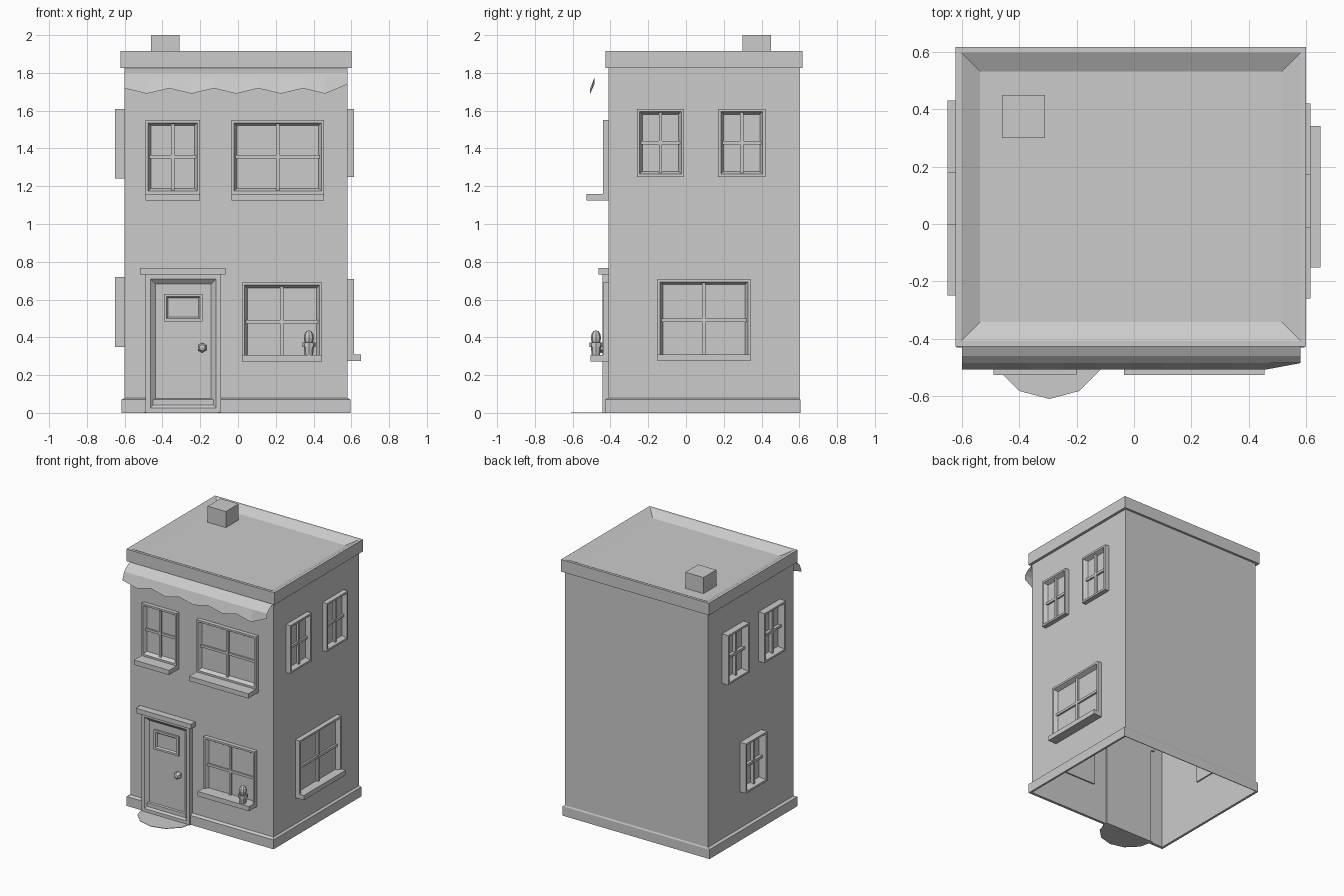
import bpy, bmesh, math
from mathutils import Matrix

if "Cube" in bpy.data.objects:
    bpy.data.objects.remove(bpy.data.objects["Cube"])

grey = bpy.data.materials.new("plain grey")
grey.use_nodes = True
grey.diffuse_color = (0.6, 0.6, 0.6, 1)
grey.node_tree.nodes["Principled BSDF"].inputs["Base Color"].default_value = (0.6, 0.6, 0.6, 1)

# House wall planes
LEFT, RIGHT, FRONT, BACK = -0.60, 0.58, -0.41, 0.60

# Wall frames: local x runs along the wall, local y is height, local z points outward
SIDES = {
    "front": Matrix(((1, 0, 0, 0), (0, 0, -1, FRONT), (0, 1, 0, 0), (0, 0, 0, 1))),
    "plus_x": Matrix(((0, 0, 1, RIGHT), (1, 0, 0, 0), (0, 1, 0, 0), (0, 0, 0, 1))),
    "minus_x": Matrix(((0, 0, -1, LEFT), (1, 0, 0, 0), (0, 1, 0, 0), (0, 0, 0, 1))),
}


def finish(name, bm, fix_normals=True):
    if fix_normals:
        bmesh.ops.recalc_face_normals(bm, faces=bm.faces)
    mesh = bpy.data.meshes.new(name)
    bm.to_mesh(mesh)
    bm.free()
    mesh.materials.append(grey)
    ob = bpy.data.objects.new(name, mesh)
    bpy.context.collection.objects.link(ob)
    return ob


def rect(x0, x1, y0, y1, z, grow=0):
    x0, x1, y0, y1 = x0 - grow, x1 + grow, y0 - grow, y1 + grow
    return [(x0, y0, z), (x1, y0, z), (x1, y1, z), (x0, y1, z)]


def loft(bm, rings, cap_start=True, cap_end=True):
    loops = [[bm.verts.new(p) for p in ring] for ring in rings]
    for a, b in zip(loops, loops[1:]):
        n = len(a)
        for i in range(n):
            j = (i + 1) % n
            bm.faces.new((a[i], a[j], b[j], b[i]))
    if cap_start:
        bm.faces.new(loops[0][::-1])
    if cap_end:
        bm.faces.new(loops[-1])


def slab(bm, x0, x1, y0, y1, z0, z1):
    loft(bm, [rect(x0, x1, y0, y1, z0), rect(x0, x1, y0, y1, z1)])


def tray(bm, r, back, top, floor, border, slope):
    """Raised frame with bevelled inner edge around a recessed panel."""
    loft(bm, [rect(*r, back), rect(*r, top), rect(*r, top, -border),
              rect(*r, floor, -border - slope)])


def window(name, side, u0, u1, z0, z1, depth, sill=0, sill_z=0):
    bm = bmesh.new()
    r = (u0, u1, z0, z1)
    tray(bm, r, -0.01, depth, 0.004, 0.014, 0.015)
    # glazing bars
    u, z, m, w = (u0 + u1) / 2, (z0 + z1) / 2, 0.02, 0.009
    bar = depth * 0.6
    slab(bm, u - w, u + w, z0 + m, z1 - m, 0, bar)
    slab(bm, u0 + m, u1 - m, z - w, z + w, 0, bar - 0.003)
    if sill:
        slab(bm, u0, u1, sill_z, sill_z + 0.035, -0.01, sill)
    bm.transform(SIDES[side])
    finish(name, bm)


# Open-bottomed wall shell
body = (LEFT, RIGHT, FRONT, BACK)
bm = bmesh.new()
loft(bm, [rect(*body, 0), rect(*body, 1.83)], False, False)
finish("walls", bm, False)

# Plinth around the foot of the walls
foot = (LEFT - 0.018, RIGHT + 0.015, FRONT - 0.02, BACK + 0.005)
bm = bmesh.new()
loft(bm, [rect(*body, 0), rect(*foot, 0), rect(*foot, 0.07), rect(*body, 0.08)], False, False)
finish("plinth", bm, False)

# Roof with cornice and shallow sloped recess
edge = (-0.622, 0.60, -0.427, 0.617)
bm = bmesh.new()
loft(bm, [rect(*body, 1.825), rect(*edge, 1.825), rect(*edge, 1.915), rect(*edge, 1.915, -0.02),
          rect(*edge, 1.88, -0.085)], False, True)
finish("roof", bm, False)

bm = bmesh.new()
slab(bm, -0.46, -0.31, 0.30, 0.45, 1.87, 2.0)
finish("chimney", bm)

# Windows
window("upper_front_window_small", "front", -0.49, -0.20, 1.16, 1.55, 0.03, 0.117, 1.125)
window("upper_front_window_wide", "front", -0.035, 0.455, 1.16, 1.55, 0.03, 0.117, 1.125)
window("lower_front_window", "front", 0.02, 0.445, 0.275, 0.69, 0.03, 0.095, 0.272)
window("lower_side_window_wide", "plus_x", -0.152, 0.342, 0.275, 0.708, 0.035, 0.07, 0.275)
for label, u in (("front", -0.26), ("back", 0.17)):
    window("upper_side_window_" + label, "plus_x", u, u + 0.25, 1.25, 1.61, 0.035)
    window("upper_far_window_" + label, "minus_x", u + 0.01, u + 0.26, 1.24, 1.61, 0.05)
window("lower_far_window", "minus_x", -0.03, 0.22, 0.35, 0.72, 0.05)

# Door with frame, lintel and small window
bm = bmesh.new()
tray(bm, (-0.49, -0.09, 0.0, 0.735), -0.01, 0.032, 0.01, 0.027, 0.025)
slab(bm, -0.52, -0.065, 0.732, 0.768, -0.01, 0.053)
tray(bm, (-0.393, -0.187, 0.485, 0.63), 0.005, 0.024, 0.013, 0.015, 0.008)
bm.transform(SIDES["front"])
finish("door", bm)

bm = bmesh.new()
bmesh.ops.create_uvsphere(bm, u_segments=6, v_segments=5, radius=0.028)
bm.transform(Matrix.Translation((-0.19, FRONT - 0.03, 0.345)) @ Matrix.Rotation(math.pi / 2, 4, "X"))
finish("door_knob", bm)

# Flat half-round doormat
bm = bmesh.new()
points = [(-0.295 + 0.21 * math.cos(a), -0.40 + 0.21 * math.sin(a))
          for a in (math.pi + i * math.pi / 6 for i in range(7))]
loft(bm, [[(x, y, z) for x, y in points] for z in (0, 0.003)])
finish("doormat", bm)

# Scalloped awning sheet under the cornice
bm = bmesh.new()
count = 10
rows = []
for i in range(count + 1):
    x = LEFT + (RIGHT - LEFT) * i / count
    last = i == count
    z = 1.74 if last else (1.69 if i % 2 else 1.718)
    y = -0.485 if last else -0.507
    rows.append([bm.verts.new(p) for p in
                 ((x, FRONT, 1.825), (x, -0.46, 1.80), (x, -0.485, 1.775), (x, y, z))])
for a, b in zip(rows, rows[1:]):
    for k in range(3):
        bm.faces.new((a[k], a[k + 1], b[k + 1], b[k]))
finish("awning", bm, False)


# Potted plant on the lower sill
def circle(radius, z, n=8):
    return [(0.375 + radius * math.cos(2 * math.pi * i / n),
             -0.477 + radius * math.sin(2 * math.pi * i / n), z) for i in range(n)]


bm = bmesh.new()
loft(bm, [circle(0.022, 0.305), circle(0.027, 0.35), circle(0.034, 0.35),
          circle(0.034, 0.372), circle(0.026, 0.372), circle(0.024, 0.362)])
finish("plant_pot", bm)

bm = bmesh.new()
bmesh.ops.create_uvsphere(bm, u_segments=8, v_segments=6, radius=0.027)
bm.transform(Matrix.Translation((0.375, -0.477, 0.397)) @ Matrix.Diagonal((1, 1, 1.5, 1)))
finish("plant", bm)
